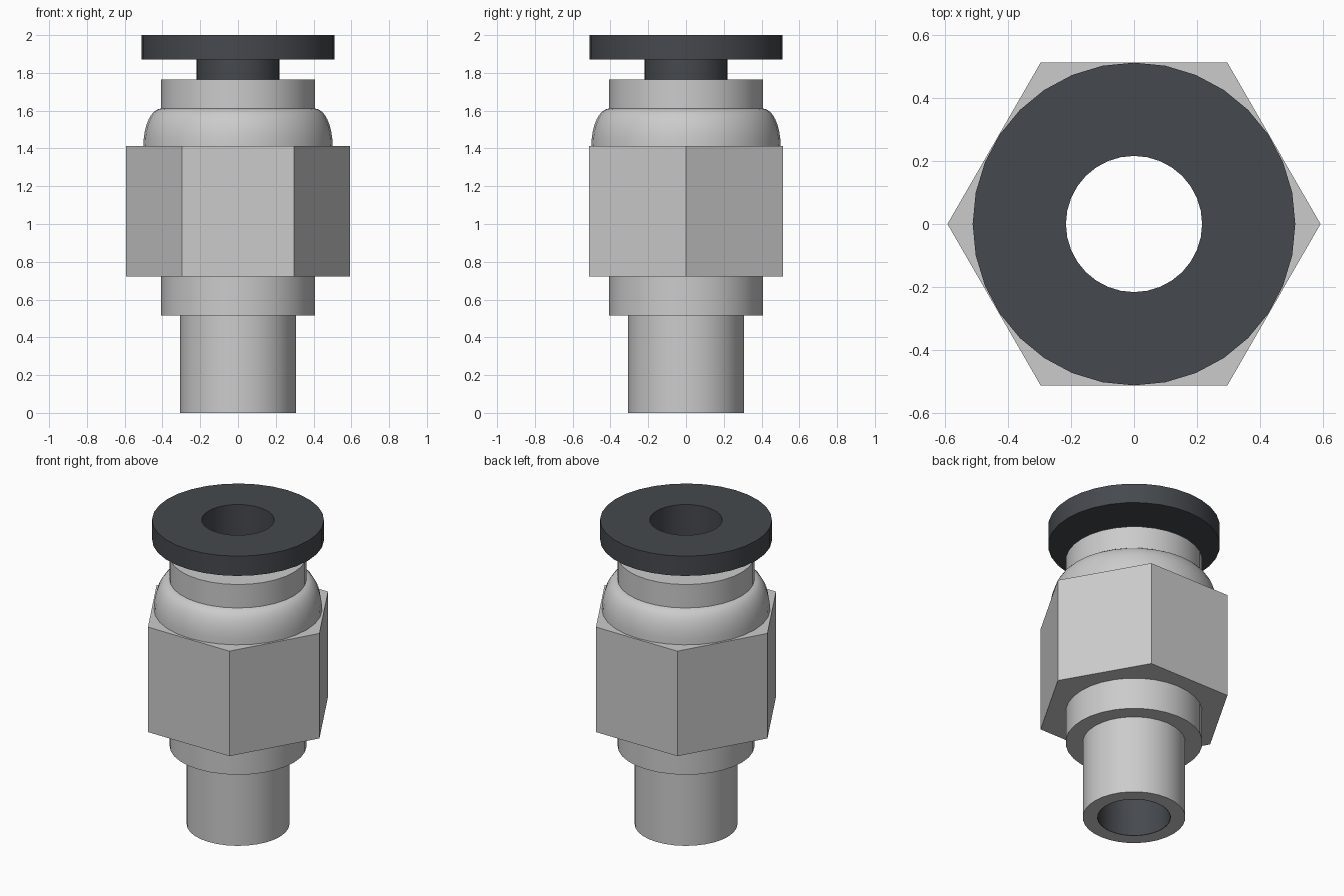
import bpy, bmesh
from math import sin, cos, pi, radians

if "Cube" in bpy.data.objects:
    bpy.data.objects.remove(bpy.data.objects["Cube"])

SEGMENTS = 32
BORE = 0.22          # radius where the metal body meets the inner sleeve


def lathe(name, profile, segments=SEGMENTS, material=None):
    """Revolve a closed (radius, z) outline around z."""
    bm = bmesh.new()
    rings = [[bm.verts.new((r * cos(2 * pi * j / segments),
                            r * sin(2 * pi * j / segments), z))
              for j in range(segments)] for r, z in profile]
    for i, ring in enumerate(rings):
        nxt = rings[(i + 1) % len(rings)]
        for j in range(segments):
            k = (j + 1) % segments
            bm.faces.new((ring[j], ring[k], nxt[k], nxt[j]))
    mesh = bpy.data.meshes.new(name)
    bm.to_mesh(mesh)
    bm.free()
    obj = bpy.data.objects.new(name, mesh)
    bpy.context.collection.objects.link(obj)
    if material:
        mesh.materials.append(material)
    bpy.ops.object.select_all(action='DESELECT')
    obj.select_set(True)
    bpy.context.view_layer.objects.active = obj
    bpy.ops.object.shade_smooth_by_angle(angle=radians(35))
    return obj


dark = bpy.data.materials.new("dark_plastic")
dark.diffuse_color = (0.06, 0.066, 0.075, 1)
dark.use_nodes = True
dark.node_tree.nodes["Principled BSDF"].inputs["Base Color"].default_value = dark.diffuse_color

# Stepped lower stem
lathe("lower_stem", [(BORE, 0), (0.306, 0), (0.306, 0.515), (0.408, 0.515),
                     (0.408, 0.722), (BORE, 0.722)])

# Hexagonal wrench body, corners on the x axis
lathe("hex_body", [(0.3, 0.722), (0.592, 0.722), (0.592, 1.412), (0.3, 1.412)],
      segments=6)

# Rounded shoulder with the upper collar
shoulder = [(0.408 + 0.093 * cos(a), 1.412 + 0.199 * sin(a))
            for a in (i * pi / 16 for i in range(9))]
lathe("upper_collar", [(BORE, 1.412)] + shoulder + [(0.408, 1.765), (BORE, 1.765)])

# Dark release button: flange and thin sleeve running through the whole bore
lathe("release_sleeve", [(0.216, 0), (BORE, 0), (BORE, 1.87), (0.512, 1.87),
                         (0.512, 2.0), (0.216, 2.0)], material=dark)
